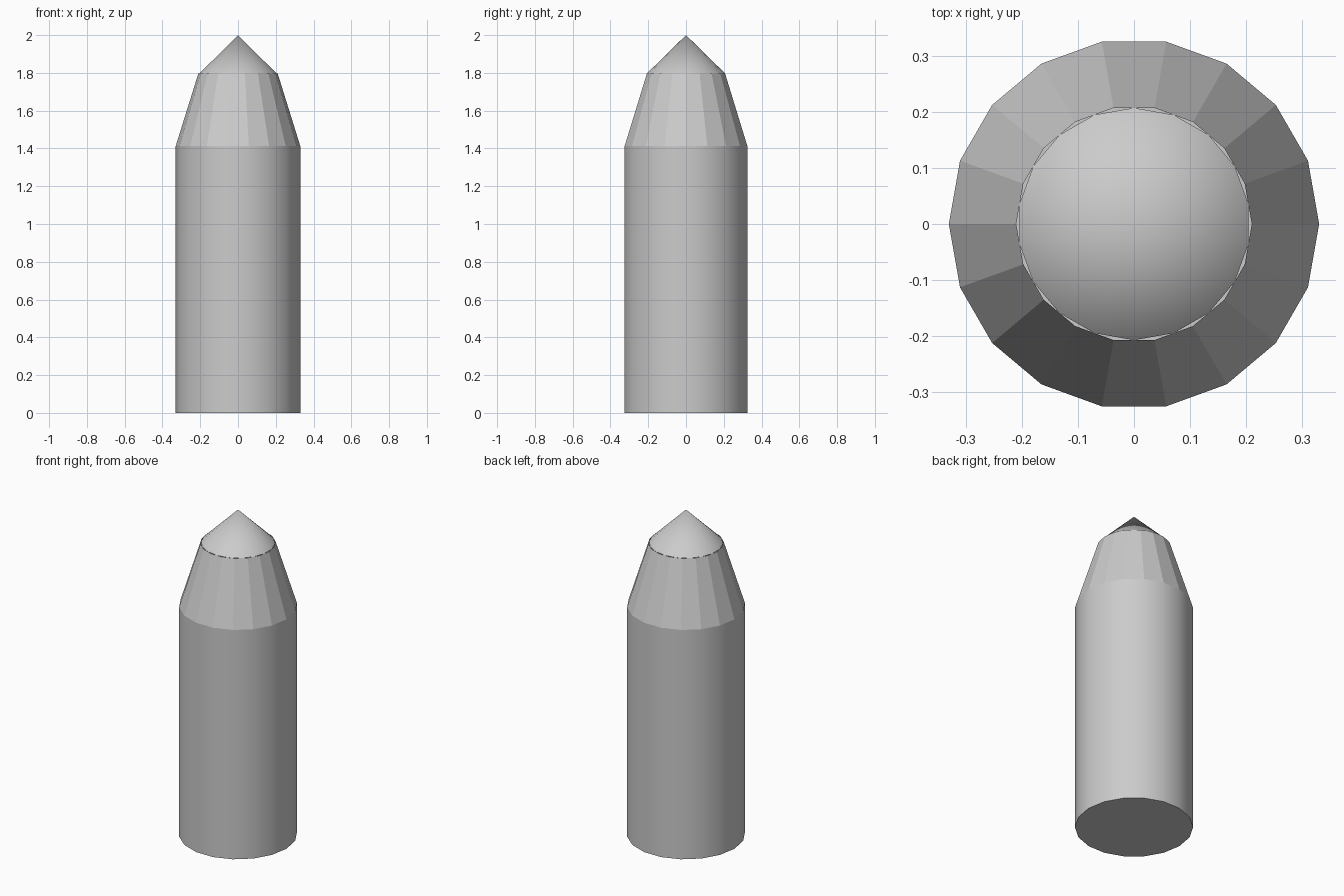
import bpy, bmesh
from math import cos, sin, radians, pi

if "Cube" in bpy.data.objects:
    bpy.data.objects.remove(bpy.data.objects["Cube"])

SIDES = 18


def lathe(name, profile, turn=0.0, cap_bottom=False, smooth=None):
    """Sweep (radius, z) points around z; a zero radius becomes a single apex."""
    bm = bmesh.new()
    rings = []
    for r, z in profile:
        if r == 0:
            rings.append([bm.verts.new((0, 0, z))] * SIDES)
        else:
            angles = [turn + 2 * pi * i / SIDES for i in range(SIDES)]
            rings.append([bm.verts.new((r * cos(a), r * sin(a), z)) for a in angles])
    for low, high in zip(rings, rings[1:]):
        for i in range(SIDES):
            j = (i + 1) % SIDES
            corners = [low[i], low[j], high[j], high[i]]
            bm.faces.new(list(dict.fromkeys(corners)))
    if cap_bottom:
        bm.faces.new(rings[0][::-1])
    mesh = bpy.data.meshes.new(name)
    bm.to_mesh(mesh)
    bm.free()
    obj = bpy.data.objects.new(name, mesh)
    bpy.context.collection.objects.link(obj)
    if smooth:
        bpy.ops.object.select_all(action='DESELECT')
        bpy.context.view_layer.objects.active = obj
        obj.select_set(True)
        bpy.ops.object.shade_smooth_by_angle(angle=radians(smooth))
    return obj


# Smooth barrel with a closed base
lathe("barrel", [(0.33, 0), (0.33, 1.412)], cap_bottom=True, smooth=40)

# Faceted taper, open at the top
lathe("taper", [(0.33, 1.412), (0.21, 1.797)])

# Smooth pointed tip, turned half a facet
lathe("tip", [(0.207, 1.797), (0, 2.0)], turn=pi / SIDES, smooth=40)
